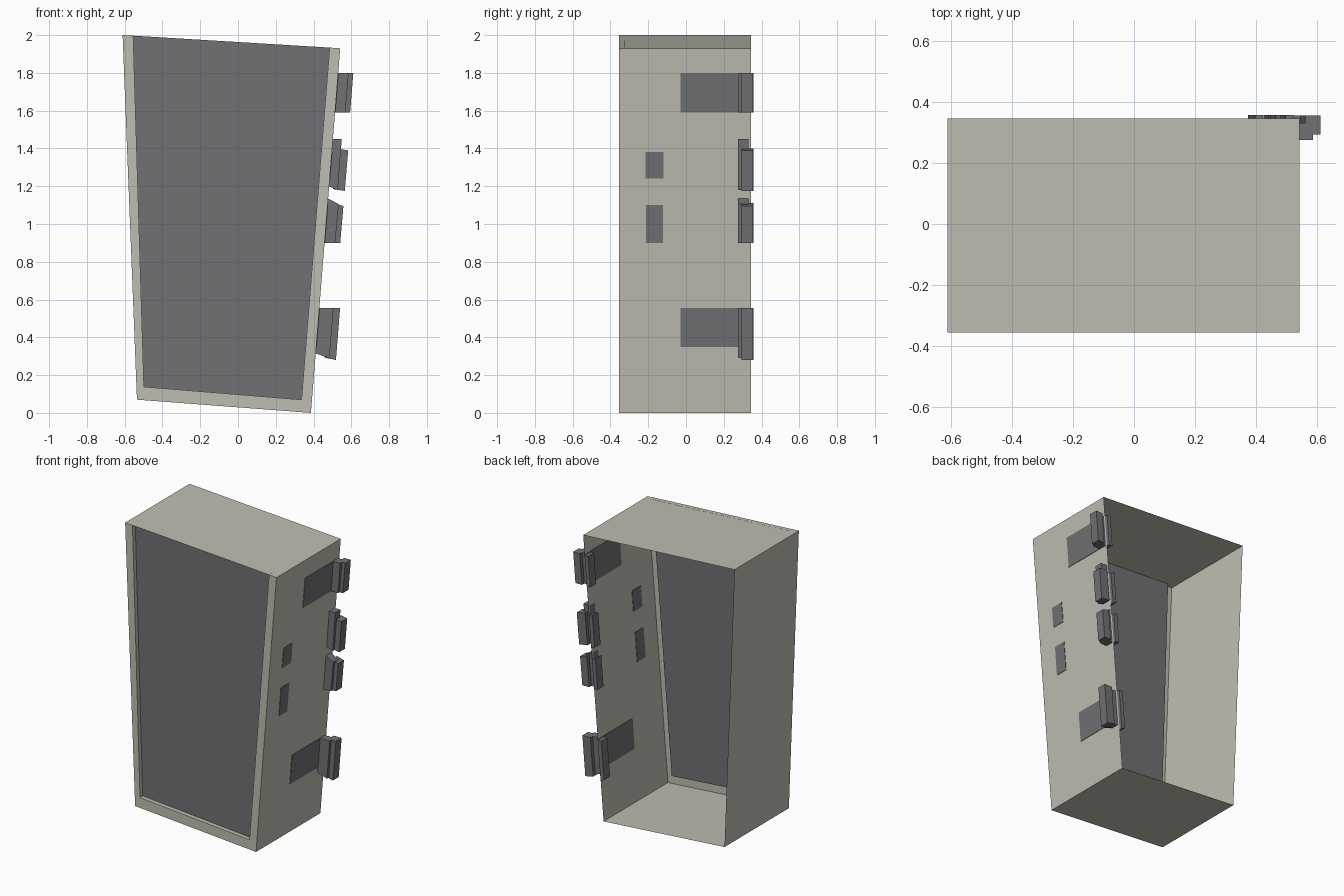
import bpy, bmesh

if "Cube" in bpy.data.objects:
    bpy.data.objects.remove(bpy.data.objects["Cube"])

YF, YB = -0.355, 0.345          # front and back of the housing


def material(name, rgb):
    m = bpy.data.materials.new(name)
    m.diffuse_color = (*rgb, 1)
    m.use_nodes = True
    m.node_tree.nodes["Principled BSDF"].inputs["Base Color"].default_value = m.diffuse_color
    return m


BEIGE = material("warm_beige", (0.53, 0.515, 0.44))
GREY = material("dark_grey", (0.165, 0.165, 0.175))


def make_object(name, bm, mat, fix_normals=True):
    if fix_normals:
        bmesh.ops.recalc_face_normals(bm, faces=bm.faces[:])
    me = bpy.data.meshes.new(name)
    bm.to_mesh(me)
    bm.free()
    me.materials.append(mat)
    ob = bpy.data.objects.new(name, me)
    bpy.context.collection.objects.link(ob)
    return ob


def prism(name, outline, y0, y1, mat):
    """Extrude an x/z outline along y into a closed solid."""
    bm = bmesh.new()
    a = [bm.verts.new((x, y0, z)) for x, z in outline]
    b = [bm.verts.new((x, y1, z)) for x, z in outline]
    bm.faces.new(a)
    bm.faces.new(b[::-1])
    n = len(a)
    for i in range(n):
        j = (i + 1) % n
        bm.faces.new((a[i], b[i], b[j], a[j]))
    return make_object(name, bm, mat)


def wall_x(z):
    """x of the sloping right wall at height z."""
    return 0.386 + 0.0803 * z


# Tapered housing: corners run bottom left, bottom right, top right, top left
outer = [(-0.535, 0.07), (0.386, 0.0), (0.541, 1.93), (-0.611, 2.0)]
inner = [(-0.498, 0.138), (0.336, 0.07), (0.485, 1.934), (-0.555, 1.997)]
YP = YF + 0.03                  # depth of the recessed panel

bm = bmesh.new()
rings = [[bm.verts.new((x, y, z)) for x, z in loop]
         for loop, y in ((outer, YB), (outer, YF), (inner, YF), (inner, YP))]
for r0, r1 in zip(rings, rings[1:]):
    for i in range(4):
        j = (i + 1) % 4
        bm.faces.new((r0[i], r0[j], r1[j], r1[i]))
make_object("open_back_housing", bm, BEIGE)

# Recessed front panel
bm = bmesh.new()
bm.faces.new([bm.verts.new((x, YP, z)) for x, z in inner])
make_object("front_panel", bm, GREY, False)

# Thin plates let into the right wall, visible from both sides
for name, y0, y1, z0, z1 in (
        ("upper_hinge_plate", -0.03, 0.275, 1.59, 1.80),
        ("lower_hinge_plate", -0.03, 0.275, 0.35, 0.555),
        ("upper_lock_plate", -0.215, -0.12, 1.24, 1.38),
        ("lower_lock_plate", -0.212, -0.123, 0.90, 1.10)):
    t = 0.003
    prism(name, [(wall_x(z0) - t, z0), (wall_x(z0) + t, z0),
                 (wall_x(z1) + t, z1), (wall_x(z1) - t, z1)], y0, y1, GREY)


def slab(name, d0, d1, z0, z1, y0, y1, drop0=0.0, drop1=0.0):
    """Block parallel to the wall, with optionally sloping ends."""
    prism(name, [(wall_x(z0) + d0, z0 + drop0), (wall_x(z0) + d1, z0),
                 (wall_x(z1) + d1, z1 - drop1), (wall_x(z1) + d0, z1)],
          y0, y1, GREY)


# Brackets clasping the back edge of the wall:
# name, front leaf reach, outer reach, leaf z range, outer z range, end slopes
for name, reach, out, za, zb, s0, s1 in (
        ("top", 0.055, 0.080, (1.59, 1.80), (1.59, 1.80), 0, 0),
        ("upper_middle", 0.047, 0.085, (1.18, 1.45), (1.175, 1.40), 0.02, 0.02),
        ("lower_middle", 0.056, 0.083, (0.90, 1.135), (0.90, 1.11), 0, 0.03),
        ("bottom", 0.075, 0.110, (0.29, 0.555), (0.28, 0.555), 0.025, 0)):
    drop = s1 if name == "lower_middle" else 0
    slab(name + "_bracket_leaf", 0.0, reach, *za, 0.275, 0.33, s0, drop)
    slab(name + "_bracket_outer", reach - 0.025, out, *zb, 0.293, 0.355,
         s0 / 2, s1 / 2)
    slab(name + "_bracket_inner", -0.035, -0.008, *zb, 0.293, 0.357,
         s0 / 2, s1 / 2)
